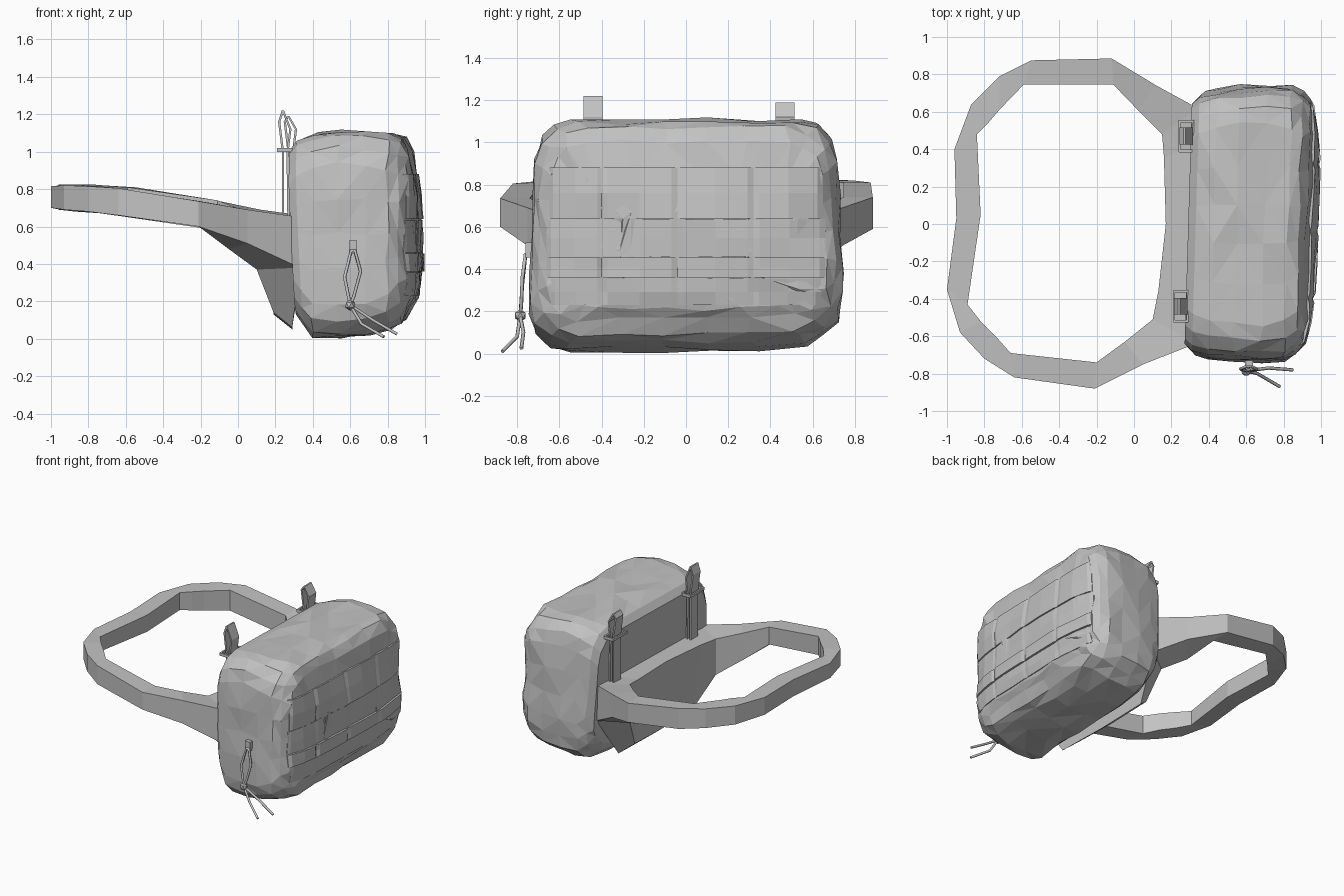
import bpy, bmesh, math, random
from mathutils import Vector
from mathutils.bvhtree import BVHTree

random.seed(4)
if "Cube" in bpy.data.objects:
    bpy.data.objects.remove(bpy.data.objects["Cube"])

GREY = (0.54, 0.54, 0.54, 1)
mat = bpy.data.materials.new("grey fabric")
mat.use_nodes = True
mat.diffuse_color = GREY
mat.node_tree.nodes["Principled BSDF"].inputs["Base Color"].default_value = GREY


def finish(name, bm):
    bmesh.ops.recalc_face_normals(bm, faces=bm.faces)
    mesh = bpy.data.meshes.new(name)
    bm.to_mesh(mesh)
    mesh.materials.append(mat)
    obj = bpy.data.objects.new(name, mesh)
    bpy.context.collection.objects.link(obj)


def loft(bm, rings, closed=False):
    """Bridge rings of equal length; cap the ends unless closed."""
    rows = [[bm.verts.new(p) for p in ring] for ring in rings]
    pairs = list(zip(rows, rows[1:])) + ([(rows[-1], rows[0])] if closed else [])
    for a, b in pairs:
        for i in range(len(a)):
            j = (i + 1) % len(a)
            bm.faces.new((a[i], a[j], b[j], b[i]))
    if not closed:
        bm.faces.new(rows[0])
        bm.faces.new(rows[-1])


def tube(name, points, radius=0.009):
    curve = bpy.data.curves.new(name, "CURVE")
    curve.dimensions = "3D"
    curve.bevel_depth = radius
    curve.bevel_resolution = 1
    curve.use_fill_caps = True
    spline = curve.splines.new("POLY")
    spline.points.add(len(points) - 1)
    for sp, p in zip(spline.points, points):
        sp.co = (*p, 1)
    curve.materials.append(mat)
    bpy.context.collection.objects.link(bpy.data.objects.new(name, curve))


def ribbon(name, path, y, width, thick=0.012):
    """Flat strap following an x-z path."""
    bm = bmesh.new()
    h = width / 2
    loft(bm, [[(x - thick / 2, y - h, z), (x + thick / 2, y - h, z),
               (x + thick / 2, y + h, z), (x - thick / 2, y + h, z)] for x, z in path])
    finish(name, bm)


def box(bm, size, centre):
    made = bmesh.ops.create_cube(bm, size=1)["verts"]
    bmesh.ops.scale(bm, vec=size, verts=made)
    bmesh.ops.translate(bm, vec=centre, verts=made)


# Bag body: rounded sections (x, half width, bottom, top, corner radius)
def bag_ring(x, hy, z0, z1, r):
    pts = []
    corners = [(1, z1 - r, 0), (-1, z1 - r, 90), (-1, z0 + r, 180), (1, z0 + r, 270)]
    for sy, cz, start in corners:
        for k in range(4):
            a = math.radians(start + 30 * k)
            pts.append(Vector((x, sy * (hy - r) + r * math.cos(a), cz + r * math.sin(a))))
    ring = []
    for i, p in enumerate(pts):
        ring.append(p)
        if i % 4 == 3:
            q = pts[(i + 1) % len(pts)]
            n = 5 if i in (3, 11) else 4
            ring += [p.lerp(q, k / n) for k in range(1, n)]
    for p in ring:
        # narrower towards the top, slightly turned, one lower corner lifted
        p.y *= 1.02 - 0.05 * max(0, p.z - 0.4) / 0.6
        p.x += 0.03 * p.y
        if x < 0.4:
            p.x += 0.05 * max(0, 0.8 - p.z)
        if p.z < 0.3:
            p.z += 0.12 * max(0, p.y - 0.3)
    return ring


SECTIONS = [(0.29, 0.65, 0.13, 1.01, 0.19), (0.33, 0.69, 0.07, 1.06, 0.19),
            (0.42, 0.715, 0.015, 1.095, 0.18), (0.55, 0.725, 0.012, 1.11, 0.17),
            (0.70, 0.73, 0.025, 1.10, 0.17), (0.82, 0.725, 0.055, 1.09, 0.19),
            (0.88, 0.695, 0.09, 1.07, 0.20), (0.92, 0.65, 0.16, 1.005, 0.15),
            (0.952, 0.52, 0.21, 0.84, 0.10), (0.97, 0.30, 0.30, 0.68, 0.08)]
bm = bmesh.new()
loft(bm, [bag_ring(*s) for s in SECTIONS])
for v in bm.verts:
    if v.co.x > 0.37:
        v.co += Vector([random.uniform(-0.011, 0.011) for _ in range(3)])
bmesh.ops.triangulate(bm, faces=bm.faces)
finish("bag_body", bm)
surface = BVHTree.FromBMesh(bm)


def panel_x(y, z):
    loc = surface.ray_cast(Vector((2, y, z)), Vector((-1, 0, 0)))[0]
    return loc.x if loc else 0.87


# Webbing on the outer panel, sewn down at each column
def webbing(name, z0, z1, lift, limit):
    seams = [-limit, -0.4, -0.04, 0.32, limit]
    rings = []
    for a, b in zip(seams, seams[1:]):
        for t in (0.0, 0.08, 0.5, 0.92):
            rings.append((a + (b - a) * t, 0.3 if t == 0 else 1))
    rings.append((limit, 0.3))
    mid = (z0 + z1) / 2
    out = []
    for y, k in rings:
        out.append([(panel_x(y, z0) - 0.02, y, z0)]
                   + [(panel_x(y, z) + lift * k, y, z) for z in (z0, mid, z1)]
                   + [(panel_x(y, z1) - 0.02, y, z1)])
    bm = bmesh.new()
    loft(bm, out)
    finish(name, bm)


for i, (low, high, lift, limit) in enumerate([(0.64, 0.88, 0.012, 0.65), (0.36, 0.455, 0.016, 0.66),
                                              (0.46, 0.635, 0.006, 0.66), (0.23, 0.355, 0.006, 0.64)]):
    webbing(f"webbing_{i + 1}", low, high, lift, limit)

# Waist belt with back pad: inner x, y, outer x, y, top, inner bottom, outer bottom
BELT = [(0.17, 0, 0.34, 0, 0.65, 0.13, 0.05), (0.16, 0.36, 0.34, 0.42, 0.65, 0.14, 0.06),
        (0.15, 0.48, 0.34, 0.62, 0.66, 0.37, 0.38), (0.02, 0.61, 0.12, 0.74, 0.69, 0.44, 0.51),
        (-0.11, 0.745, -0.12, 0.885, 0.74, 0.58, 0.59),
        (-0.59, 0.745, -0.55, 0.875, 0.81, 0.65, 0.65),
        (-0.72, 0.61, -0.72, 0.79, 0.82, 0.67, 0.67),
        (-0.78, 0.54, -0.87, 0.64, 0.825, 0.68, 0.68),
        (-0.84, 0.48, -0.96, 0.40, 0.825, 0.69, 0.69),
        (-0.82, 0.05, -0.95, 0.03, 0.82, 0.69, 0.69),
        (-0.89, -0.43, -1.0, -0.35, 0.815, 0.70, 0.70),
        (-0.82, -0.52, -0.93, -0.58, 0.82, 0.69, 0.69),
        (-0.74, -0.60, -0.8, -0.72, 0.815, 0.68, 0.68),
        (-0.66, -0.69, -0.64, -0.82, 0.805, 0.66, 0.66),
        (-0.2, -0.74, -0.21, -0.88, 0.735, 0.60, 0.60),
        (-0.05, -0.63, 0.05, -0.75, 0.69, 0.48, 0.51),
        (0.10, -0.51, 0.33, -0.64, 0.65, 0.37, 0.38),
        (0.13, -0.36, 0.34, -0.44, 0.65, 0.14, 0.06)]
bm = bmesh.new()
rings = []
for xi, yi, xo, yo, top, bi, bo in BELT:
    pad = bi < 0.3
    rings.append([(xi, yi, top), (xo, yo, top), (0.29 if pad else xo, yo, bo),
                  (0.19 if pad else xi, yi, bi)])
loft(bm, rings, closed=True)
finish("waist_belt", bm)

# Compression straps with buckles behind the bag
for side, y, x, peak in (("left", 0.47, 0.28, 1.19), ("right", -0.44, 0.25, 1.22)):
    ribbon(f"{side}_strap", [(x - 0.01, 0.63), (x - 0.01, 1.0), (x - 0.03, 1.16),
                             (x - 0.01, peak)], y, 0.09)
    ribbon(f"{side}_strap_return", [(x + 0.02, 0.63), (x + 0.015, 1.0), (x + 0.03, 1.12),
                                    (x - 0.01, peak)], y, 0.09)
    bm = bmesh.new()
    for s in (-1, 1):
        box(bm, (0.012, 0.17, 0.022), (x + 0.036 * s, y, 1.01))
        box(bm, (0.08, 0.014, 0.022), (x, y + 0.08 * s, 1.01))
    finish(f"{side}_buckle", bm)

# Zip puller: tab, cord loop, knot and loose ends
KNOT = (0.6, -0.785, 0.18)
bm = bmesh.new()
box(bm, (0.045, 0.03, 0.07), (0.615, -0.745, 0.49))
finish("zip_tab", bm)
tube("cord_loop", [KNOT, (0.57, -0.775, 0.33), (0.605, -0.76, 0.47), (0.625, -0.76, 0.47),
                   (0.655, -0.775, 0.36), (0.62, -0.78, 0.23), KNOT])
tube("cord_end_long", [KNOT, (0.66, -0.80, 0.08), (0.78, -0.87, 0.01)])
tube("cord_end_short", [KNOT, (0.72, -0.77, 0.10), (0.85, -0.78, 0.025)])
bm = bmesh.new()
bmesh.ops.create_icosphere(bm, subdivisions=1, radius=0.03)
bmesh.ops.translate(bm, vec=KNOT, verts=bm.verts)
finish("cord_knot", bm)
